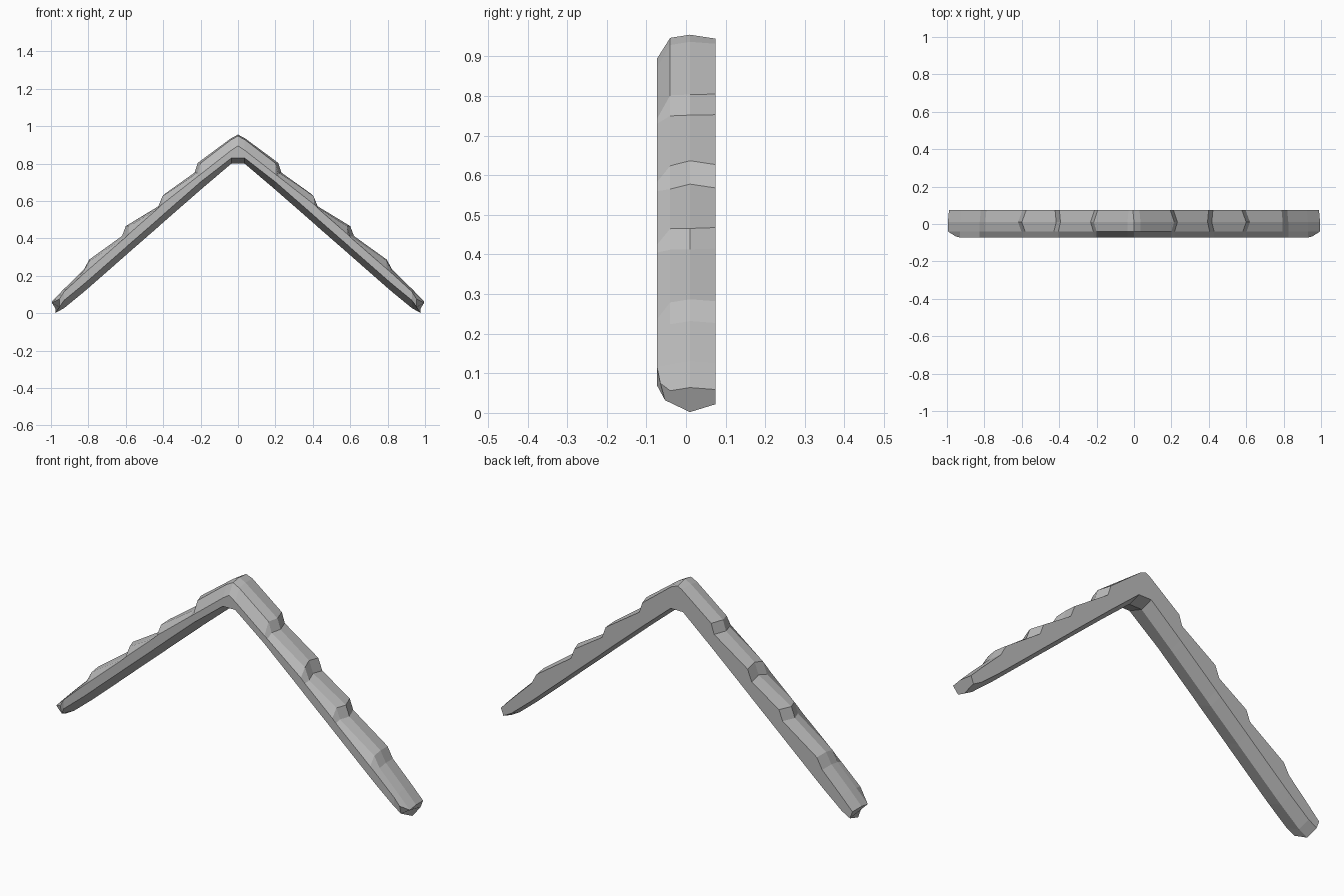
import bpy, bmesh

cube = bpy.data.objects.get("Cube")
if cube:
    bpy.data.objects.remove(cube, do_unlink=True)

stone = bpy.data.materials.new("weathered grey")
stone.use_nodes = True
grey = (0.5, 0.5, 0.5, 1)
stone.diffuse_color = grey
stone.node_tree.nodes["Principled BSDF"].inputs["Base Color"].default_value = grey

BACK, RIDGE, SHOULDER, FRONT = 0.075, 0.01, -0.04, -0.073

# Stations down one arm: x, crest height, front edge height, underside height, crest bulge along x
stations = [
    (0.00, 0.955, 0.895, 0.80, 0),
    (0.035, 0.937, 0.872, 0.80, 0),
    (0.200, 0.810, 0.743, 0.66, 0.015),
    (0.217, 0.758, 0.730, 0.645, 0.015),
    (0.405, 0.632, 0.583, 0.481, -0.012),
    (0.428, 0.573, 0.560, 0.460, -0.012),
    (0.582, 0.473, 0.425, 0.326, 0.018),
    (0.602, 0.420, 0.405, 0.308, 0.018),
    (0.795, 0.287, 0.237, 0.139, 0),
    (0.825, 0.232, 0.211, 0.113, 0),
    (0.930, 0.130, 0.115, 0.027, 0),
    (0.995, 0.064, 0.075, 0.002, 0),
]


def section(x, crest, edge, under, bulge, side):
    """Seven-sided cross-section: rounded crest, bevelled front, flat back, keeled underside."""
    tip = x > 0.95
    foot = x - 0.02 if tip else x
    front_x = x - 0.04 if tip else x
    front_y = FRONT + 0.008 if tip else FRONT
    low = under + (0.03 if x < 0.1 or tip else 0.042)
    return [
        (side * (x - 0.006), BACK, crest - 0.005 if x else crest - 0.01),
        (side * (x + bulge), RIDGE, crest - bulge * 0.4),
        (side * x, SHOULDER, crest - 0.008),
        (side * front_x, front_y, edge),
        (side * front_x, front_y + (0.012 if tip else 0), low),
        (side * foot, RIDGE, under),
        (side * foot, BACK, under + 0.02),
    ]


# One continuous beam, from the left tip over the apex to the right tip
rows = [section(*s, -1) for s in reversed(stations[1:])]
rows += [section(*s, 1) for s in stations]
bm = bmesh.new()
rings = [[bm.verts.new(p) for p in row] for row in rows]
for a, b in zip(rings, rings[1:]):
    for i in range(len(a)):
        j = (i + 1) % len(a)
        bm.faces.new((a[i], a[j], b[j], b[i]))
for end in (rings[0], rings[-1]):
    bm.faces.new(end)
bmesh.ops.recalc_face_normals(bm, faces=bm.faces[:])

mesh = bpy.data.meshes.new("stepped_gable_beam")
bm.to_mesh(mesh)
bm.free()
mesh.materials.append(stone)
beam = bpy.data.objects.new("stepped_gable_beam", mesh)
bpy.context.collection.objects.link(beam)
